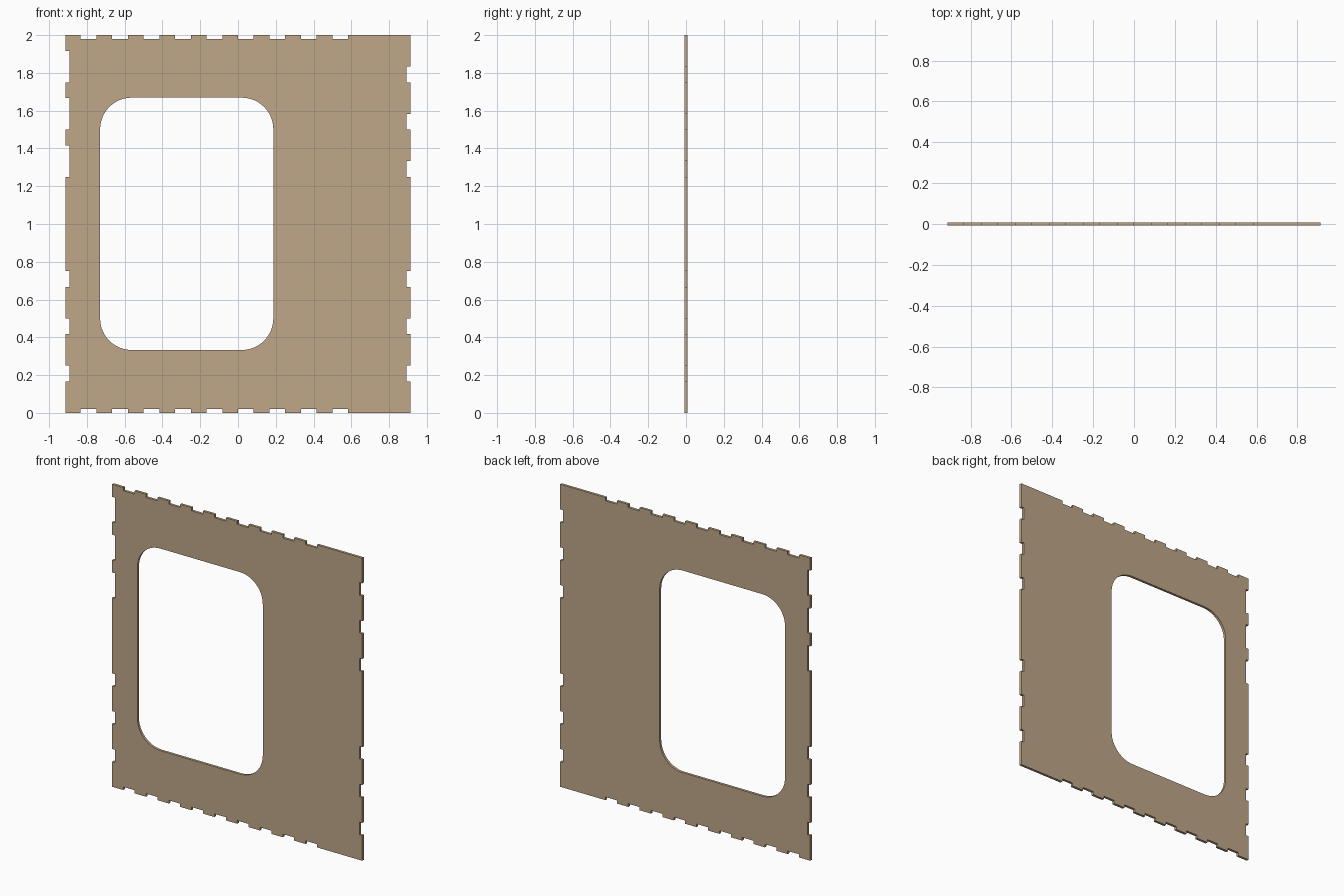
import bpy
import bmesh
from math import cos, sin, pi, radians
from mathutils import Matrix

cube = bpy.data.objects.get("Cube")
if cube:
    bpy.data.objects.remove(cube, do_unlink=True)

HALF_W, HEIGHT, THICK = 0.914, 2.0, 0.0167
STEP, DEPTH = 1 / 12, 0.021          # tab pitch and notch depth


def notched_edge(spans, place):
    """Points of an edge with a square notch at each (start, end) span."""
    pts = []
    for a, b in spans:
        pts += [place(a, 0), place(a, DEPTH), place(b, DEPTH), place(b, 0)]
    return pts


def rounded_rect(x0, x1, z0, z1, r, n=12):
    """Points of a rectangle with round corners, anticlockwise."""
    corners = [(x1 - r, z1 - r), (x0 + r, z1 - r), (x0 + r, z0 + r), (x1 - r, z0 + r)]
    return [(cx + r * cos((q + i / n) * pi / 2), cz + r * sin((q + i / n) * pi / 2))
            for q, (cx, cz) in enumerate(corners) for i in range(n + 1)]


def spans(starts, length=1):
    return [(s * STEP, (s + length) * STEP) for s in starts]


def backwards(items):
    return [(b, a) for a, b in reversed(items)]


# Notch positions, counted in tab steps
row = spans(range(-10, 7, 2))
lower = spans([2, 5, 8])
right_side = lower + spans([15, 18, 21])
left_side = lower + spans([15, 18, 21], 2)

# Outer outline: bottom, +x side, top, -x side
outline = [(-HALF_W, 0)] + notched_edge(row, lambda t, d: (t, d))
outline += [(HALF_W, 0)] + notched_edge(right_side, lambda t, d: (HALF_W - d, t))
outline += [(HALF_W, HEIGHT)] + notched_edge(backwards(row), lambda t, d: (t, HEIGHT - d))
outline += [(-HALF_W, HEIGHT)] + notched_edge(backwards(left_side), lambda t, d: (d - HALF_W, t))

# Window opening
window = rounded_rect(-0.73, 0.187, 0.333, 1.669, 0.167)

# Flat filled profile with a hole, extruded to the sheet thickness
curve = bpy.data.curves.new("wall_panel", "CURVE")
curve.dimensions = "2D"
curve.fill_mode = "BOTH"
curve.extrude = THICK / 2
for loop in (outline, window):
    spline = curve.splines.new("POLY")
    spline.points.add(len(loop) - 1)
    for point, (x, z) in zip(spline.points, loop):
        point.co = (x, z, 0, 1)
    spline.use_cyclic_u = True

panel = bpy.data.objects.new("wall_panel", curve)
bpy.context.collection.objects.link(panel)
bpy.ops.object.select_all(action="DESELECT")
panel.select_set(True)
bpy.context.view_layer.objects.active = panel
bpy.ops.object.convert(target="MESH")
panel = bpy.context.object
panel.name = "wall_panel"

# Stand the sheet upright and weld its faces to its rim
bm = bmesh.new()
bm.from_mesh(panel.data)
bm.transform(Matrix.Rotation(radians(90), 4, "X"))
bmesh.ops.remove_doubles(bm, verts=bm.verts, dist=0.0001)
bmesh.ops.recalc_face_normals(bm, faces=bm.faces)
bm.to_mesh(panel.data)
bm.free()
bpy.ops.object.shade_smooth_by_angle(angle=radians(30))

# Plywood colour
wood = bpy.data.materials.new("plywood")
wood.use_nodes = True
colour = (0.52, 0.39, 0.25, 1)
wood.diffuse_color = colour
wood.node_tree.nodes["Principled BSDF"].inputs["Base Color"].default_value = colour
panel.data.materials.clear()
panel.data.materials.append(wood)
